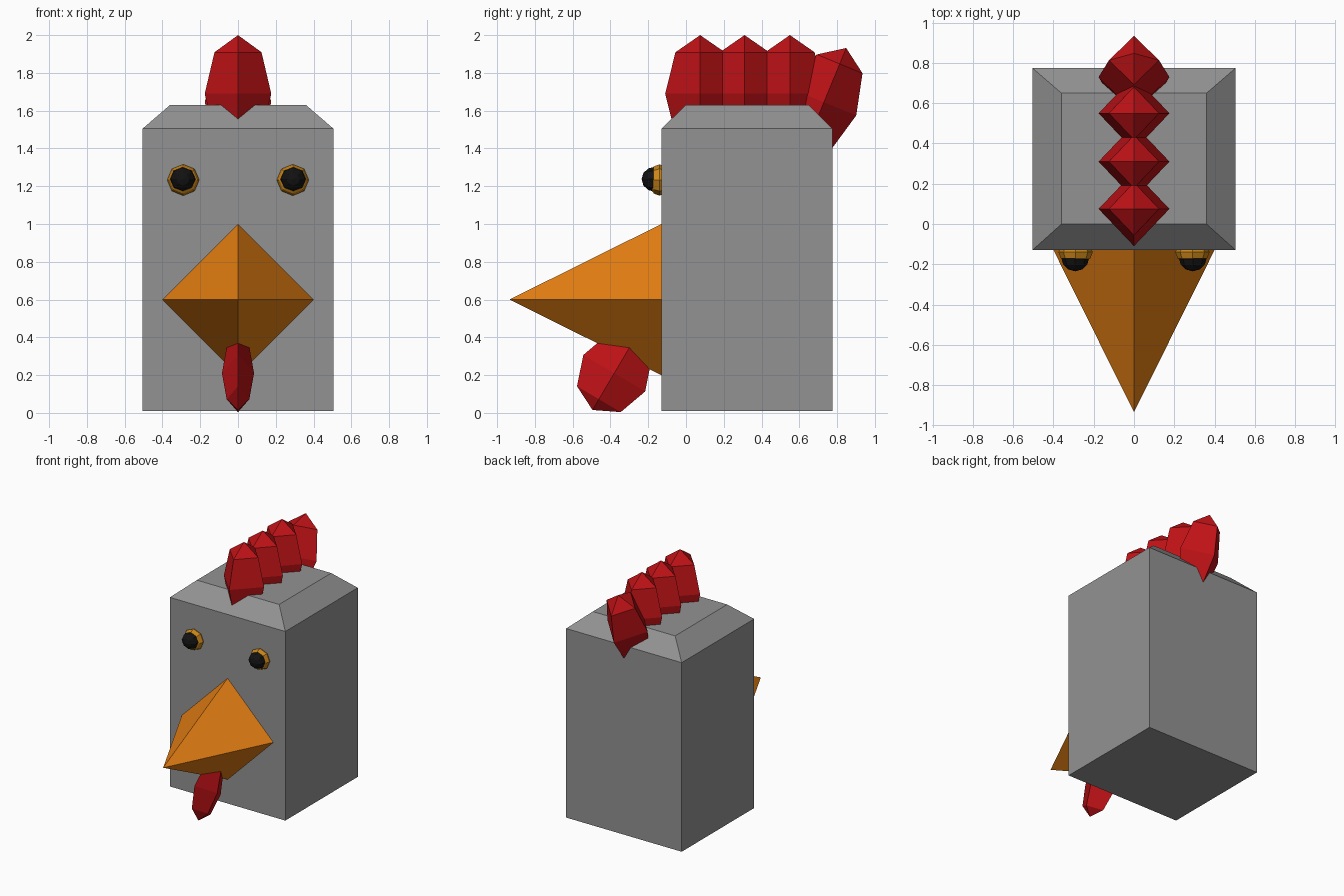
import bpy, bmesh, math
from mathutils import Matrix, Vector

if "Cube" in bpy.data.objects:
    bpy.data.objects.remove(bpy.data.objects["Cube"])


def material(name, rgb):
    m = bpy.data.materials.new(name)
    m.diffuse_color = (*rgb, 1)
    m.use_nodes = True
    m.node_tree.nodes["Principled BSDF"].inputs["Base Color"].default_value = m.diffuse_color
    return m


GREY = material("grey feathers", (0.29, 0.29, 0.29))
ORANGE = material("orange beak", (0.78, 0.21, 0.006))
RED = material("red comb", (0.52, 0.006, 0.008))
GOLD = material("gold eye rim", (0.60, 0.24, 0.01))
BLACK = material("black pupil", (0.006, 0.006, 0.006))


def finish(name, bm, mat):
    bmesh.ops.recalc_face_normals(bm, faces=bm.faces)
    me = bpy.data.meshes.new(name)
    bm.to_mesh(me)
    bm.free()
    me.materials.append(mat)
    ob = bpy.data.objects.new(name, me)
    bpy.context.collection.objects.link(ob)
    return ob


def ball(name, mat, centre, radii, tilt=0, segments=4, rings=4):
    """Faceted sphere, scaled, tilted about x and placed."""
    bm = bmesh.new()
    bmesh.ops.create_uvsphere(bm, u_segments=segments, v_segments=rings, radius=1)
    bm.transform(Matrix.Translation(centre)
                 @ Matrix.Rotation(math.radians(tilt), 4, 'X')
                 @ Matrix.Diagonal((*radii, 1)))
    return finish(name, bm, mat)


# Head: box with a sloped, inset crown
bm = bmesh.new()
bmesh.ops.create_cube(bm, size=1)
bm.transform(Matrix.Translation((0, 0.3225, 0.7575)) @ Matrix.Diagonal((1.01, 0.905, 1.495, 1)))
top = max(bm.faces, key=lambda f: f.calc_center_median().z)
crown = bmesh.ops.extrude_face_region(bm, geom=[top])["geom"]
bmesh.ops.delete(bm, geom=[top], context='FACES_ONLY')
for v in [g for g in crown if isinstance(g, bmesh.types.BMVert)]:
    v.co = Vector((math.copysign(0.36, v.co.x), 0.0 if v.co.y < 0.3 else 0.65, 1.63))
finish("head", bm, GREY)

# Beak: four-sided pyramid pointing forward
bm = bmesh.new()
bmesh.ops.create_cone(bm, cap_ends=True, segments=4, radius1=0.4, radius2=0, depth=0.805)
bmesh.ops.remove_doubles(bm, verts=bm.verts, dist=0.0001)
bm.transform(Matrix.Translation((0, -0.5325, 0.6)) @ Matrix.Rotation(math.pi / 2, 4, 'X'))
finish("beak", bm, ORANGE)

# Comb: three upright lobes and a rear one leaning back
for i, (y, z, tilt) in enumerate([(0.075, 1.69, 0), (0.31, 1.69, 0),
                                  (0.55, 1.69, 0), (0.73, 1.645, -22.4)]):
    ball(f"comb_lobe_{i + 1}", RED, (0, y, z), (0.176, 0.185, 0.31), tilt)

# Wattle under the beak
ball("wattle", RED, (0, -0.38, 0.21), (0.085, 0.19, 0.226), -30.6)

# Eyes: gold rim with a protruding black pupil
for side, s in (("left", -1), ("right", 1)):
    ball(f"eye_rim_{side}", GOLD, (s * 0.29, -0.14, 1.233), (0.085, 0.083, 0.06), 90, 8, 6)
    ball(f"pupil_{side}", BLACK, (s * 0.292, -0.165, 1.237), (0.07, 0.066, 0.07), 90, 8, 6)
